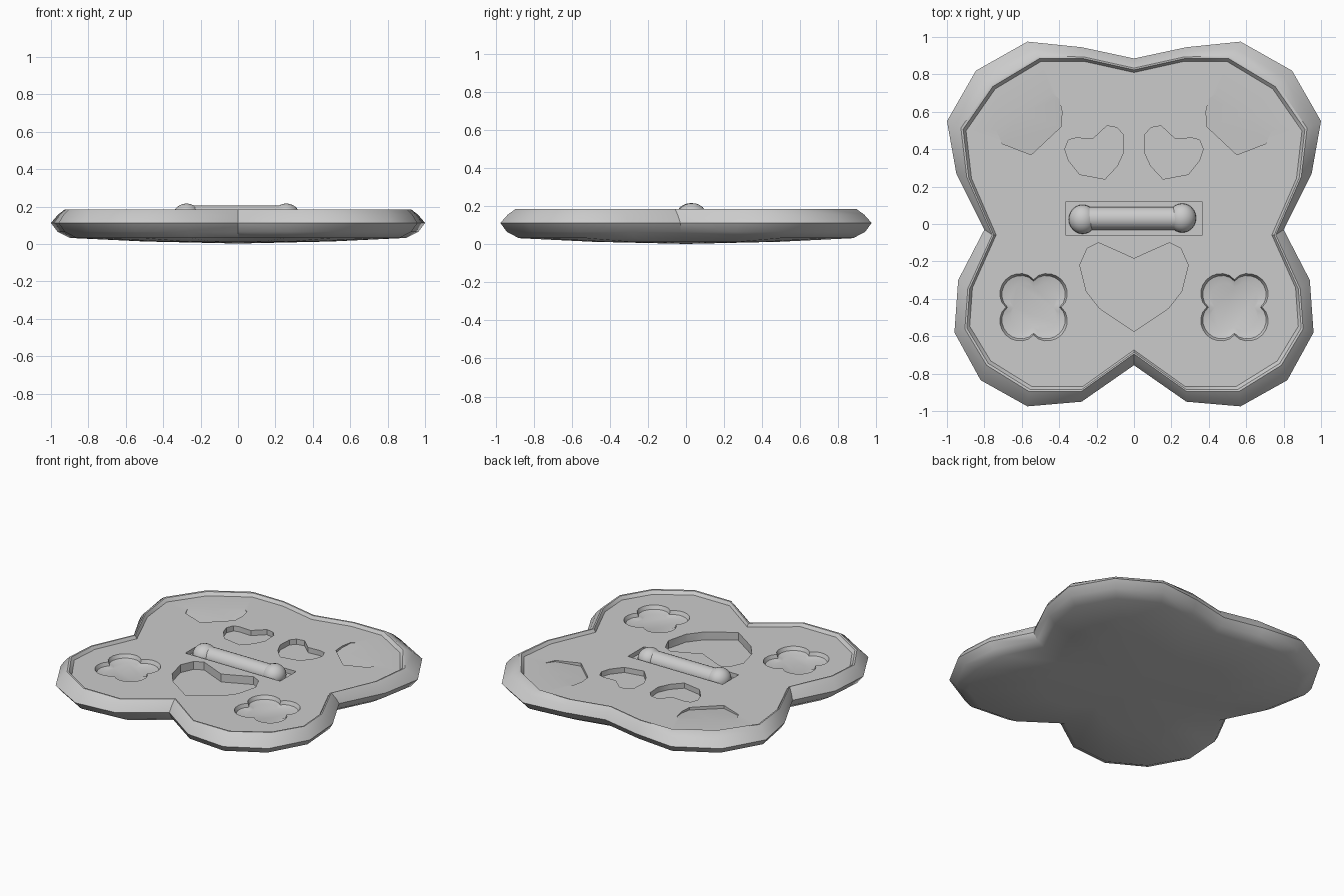
import bpy, bmesh, math

if "Cube" in bpy.data.objects:
    bpy.data.objects.remove(bpy.data.objects["Cube"])

FLOOR = 0.163


def make_object(name, rings, mirror_faces=False):
    """Loft closed rings of 3D points and cap both ends."""
    bm = bmesh.new()
    vr = [[bm.verts.new(p) for p in r] for r in rings]
    n = len(vr[0])
    for a, b in zip(vr, vr[1:]):
        for i in range(n):
            j = (i + 1) % n
            bm.faces.new((a[i], a[j], b[j], b[i]))
    for ring in (vr[0], vr[-1]):
        z = sum(v.co.z for v in ring) / n
        c = bm.verts.new((0, 0, z)) if mirror_faces else None
        if c:
            c.co.z = 0.002 if ring is vr[0] else FLOOR
            for i in range(n):
                bm.faces.new((ring[i], ring[(i + 1) % n], c))
        else:
            bm.faces.new(ring)
    bmesh.ops.recalc_face_normals(bm, faces=bm.faces)
    me = bpy.data.meshes.new(name)
    bm.to_mesh(me)
    bm.free()
    ob = bpy.data.objects.new(name, me)
    bpy.context.collection.objects.link(ob)
    return ob


def mirrored(half):
    """Half outline running from the top centre to the bottom centre."""
    return half + [(-x, y) for x, y in reversed(half[1:-1])]


# board: four-lobed slab with a thin raised rim
outer = mirrored([(0, .885), (.28, .945), (.57, .975), (.845, .82), (1, .55), (.95, .27), (.80, -.03),
                  (.94, -.3), (.96, -.58), (.82, -.835), (.57, -.975), (.28, -.95), (0, -.755)])
ridge = mirrored([(0, .83), (.27, .89), (.51, .89), (.76, .74), (.92, .51), (.89, .25), (.755, -.06),
                  (.885, -.35), (.90, -.56), (.785, -.75), (.56, -.89), (.28, -.89), (0, -.69)])


def ring(pts, z, s=1.0):
    return [(x * s, y * s, z) for x, y in pts]


def blend(t, z):
    return [(a[0] + (b[0] - a[0]) * t, a[1] + (b[1] - a[1]) * t, z) for a, b in zip(outer, ridge)]


board = make_object("board", [ring(outer, .013, .5), ring(outer, .032, .9), ring(outer, .065, .965),
                              ring(outer, .112), blend(.45, .155), blend(.93, .185),
                              ring(ridge, .184, .993), ring(ridge, FLOOR, .976)], True)


# pockets: depth, floor shrink, and a tilt that fades the pocket outwards
def pocket(name, pts, depth, shrink=1.0, tilt=(0, 0), origin=(0, 0)):
    cx = sum(p[0] for p in pts) / len(pts)
    cy = sum(p[1] for p in pts) / len(pts)

    def level(s, d):
        out = []
        for x, y in pts:
            px, py = cx + (x - cx) * s, cy + (y - cy) * s
            z = FLOOR - d + tilt[0] * (px - origin[0]) + tilt[1] * (py - origin[1])
            out.append((px, py, z))
        return out
    rings = [level(shrink, depth)]
    if shrink < 1:
        rings.append(level((1 + shrink) / 2 + .08, depth * .7))
        rings.append(level(1, 0))
    rings.append([(x, y, .3) for x, y in pts])
    cutter = make_object(name, rings)
    cutter.hide_render = True
    return cutter


cutters = []
big = mirrored([(0, -.185), (.19, -.10), (.25, -.13), (.29, -.22), (.255, -.36), (.185, -.45), (0, -.575)])
cutters.append(pocket("big_heart_cutter", big, .055))
cutters.append(pocket("slot_cutter", [(-.365, -.058), (.365, -.058), (.365, .118), (-.365, .118)], .03))
small = [(.22, .455), (.145, .525), (.09, .515), (.06, .48), (.055, .385), (.09, .31), (.155, .24),
         (.29, .265), (.35, .34), (.37, .40), (.35, .45), (.31, .46)]
corner = [(.40, .67), (.385, .60), (.39, .52), (.55, .37), (.705, .43), (.75, .53), (.72, .62), (.60, .60),
          (.56, .70), (.48, .73)]
clover = []
for i in range(40):
    a = 2 * math.pi * i / 40
    r = .148 + .062 * abs(math.sin(2 * a)) ** .8
    clover.append((.537 + r * math.cos(a), -.445 + r * math.sin(a)))
for s in (1, -1):
    flip = lambda pts: [(s * x, y) for x, y in pts]
    cutters.append(pocket("small_heart_cutter", flip(small), .036))
    cutters.append(pocket("corner_heart_cutter", flip(corner), .022,
                          tilt=(s * .055, .085), origin=(s * .55, .37)))
    cutters.append(pocket("clover_cutter", flip(clover), .035, .72))

bpy.context.view_layer.objects.active = board
for c in cutters:
    m = board.modifiers.new(c.name, 'BOOLEAN')
    m.operation = 'DIFFERENCE'
    m.solver = 'EXACT'
    m.object = c
    bpy.ops.object.modifier_apply(modifier=m.name)
    bpy.data.objects.remove(c)


def smooth(ob, angle):
    bpy.ops.object.select_all(action='DESELECT')
    ob.select_set(True)
    bpy.context.view_layer.objects.active = ob
    bpy.ops.object.shade_smooth_by_angle(angle=math.radians(angle))


smooth(board, 35)

# bar lying in the slot, with a rounded knob at each end
bpy.ops.mesh.primitive_cylinder_add(vertices=24, radius=.062, depth=.54, location=(-.005, .03, .143),
                                    rotation=(0, math.pi / 2, 0))
bar = bpy.context.object
bar.name = "bar"
smooth(bar, 40)
for name, x, y in (("left_knob", -.275, .025), ("right_knob", .258, .032)):
    bpy.ops.mesh.primitive_uv_sphere_add(segments=24, ring_count=12, radius=.078, location=(x, y, .146))
    knob = bpy.context.object
    knob.name = name
    knob.scale = (.95, 1, .9)
    smooth(knob, 60)
